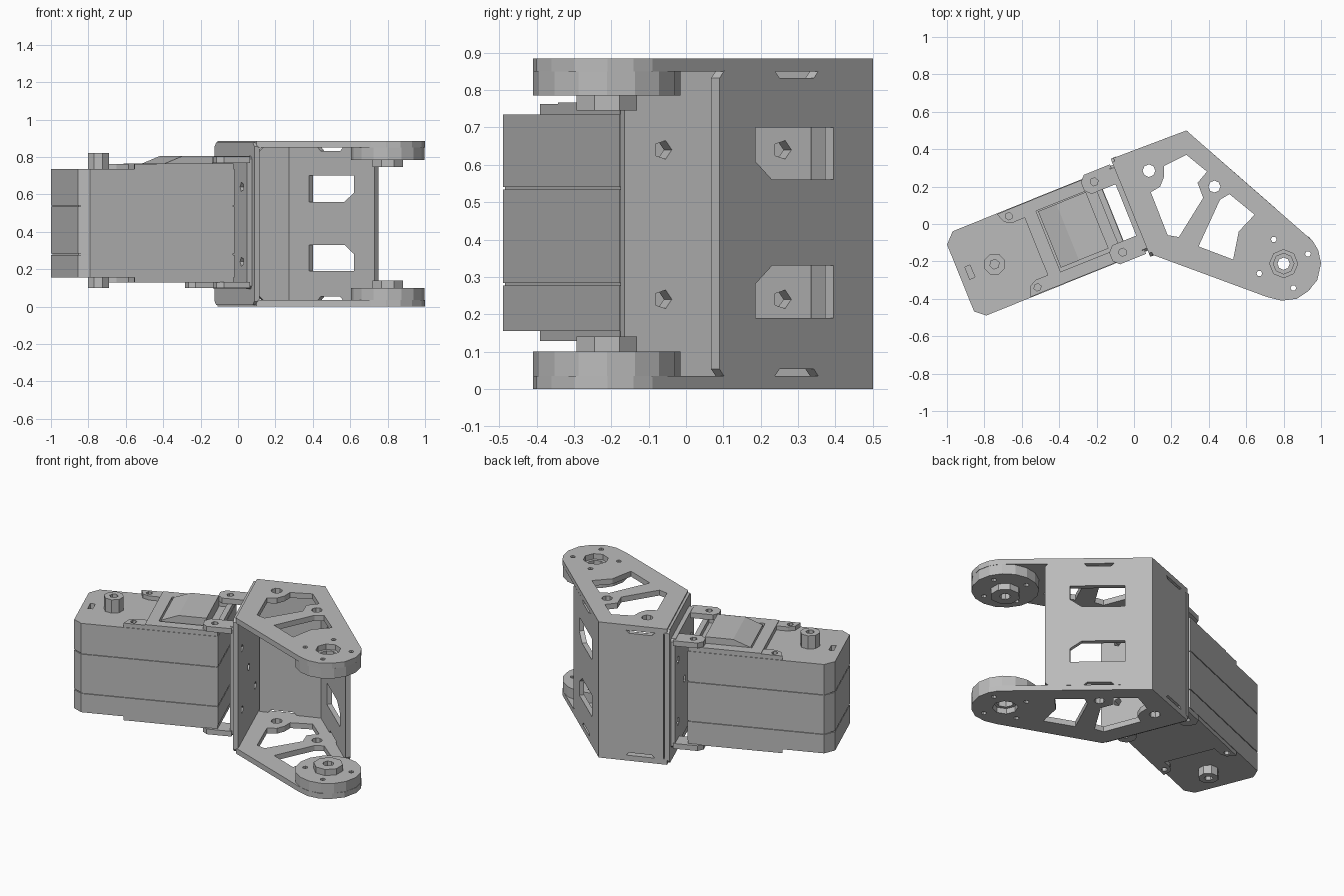
import bpy
import math
from mathutils import Matrix, Vector

cube = bpy.data.objects.get("Cube")
if cube:
    bpy.data.objects.remove(cube, do_unlink=True)

grey = bpy.data.materials.new("plain grey")
grey.use_nodes = True
grey.diffuse_color = (0.5, 0.5, 0.5, 1)
grey.node_tree.nodes["Principled BSDF"].inputs["Base Color"].default_value = (0.5, 0.5, 0.5, 1)

FLAT = Matrix.Identity(4)
TILT = Matrix.Rotation(math.radians(22), 4, 'Z')


def upright(p, q):
    """Frame with x from p to q, y up, depth to the right of p-q."""
    d = (Vector((*q, 0)) - Vector((*p, 0))).normalized()
    m = Matrix((d, (0, 0, 1), (d.y, -d.x, 0))).transposed().to_4x4()
    m.translation = (*p, 0)
    return m


def ngon(x, y, r, n=6, turn=0.0):
    return [(x + r * math.cos(math.tau * i / n + turn),
             y + r * math.sin(math.tau * i / n + turn)) for i in range(n)]


def rect(x0, y0, x1, y1, c=0.0):
    if not c:
        return [(x0, y0), (x1, y0), (x1, y1), (x0, y1)]
    return [(x0 + c, y0), (x1 - c, y0), (x1, y0 + c), (x1, y1 - c),
            (x1 - c, y1), (x0 + c, y1), (x0, y1 - c), (x0, y0 + c)]


def panel(name, loops, d0, d1, frame=FLAT):
    """Extrude an outline with holes from depth d0 to d1."""
    cu = bpy.data.curves.new(name, 'CURVE')
    cu.dimensions = '2D'
    cu.fill_mode = 'BOTH'
    cu.extrude = (d1 - d0) / 2
    for pts in loops:
        s = cu.splines.new('POLY')
        s.points.add(len(pts) - 1)
        for p, (x, y) in zip(s.points, pts):
            p.co = (x, y, 0, 1)
        s.use_cyclic_u = True
    ob = bpy.data.objects.new(name, cu)
    bpy.context.collection.objects.link(ob)
    bpy.ops.object.select_all(action='DESELECT')
    ob.select_set(True)
    bpy.context.view_layer.objects.active = ob
    bpy.ops.object.convert(target='MESH')
    ob = bpy.context.object
    ob.data.transform(frame @ Matrix.Translation((0, 0, (d0 + d1) / 2)))
    ob.data.materials.clear()
    ob.data.materials.append(grey)
    ob.data.polygons.foreach_set("use_smooth", [False] * len(ob.data.polygons))
    return ob


# Arm plates, each with lightening cutouts, a hub bore and screw holes
HUB = (0.80, -0.212)
screws = [ngon(HUB[0] + 0.14 * math.cos(a), HUB[1] + 0.14 * math.sin(a), 0.016)
          for a in [math.radians(22 + 90 * i) for i in range(4)]]
arm = [(-0.11, 0.353), (0.28, 0.5), (0.955, -0.09), (0.985, -0.14), (1.0, -0.21),
       (0.98, -0.3), (0.93, -0.36), (0.87, -0.4), (0.79, -0.41), (0.71, -0.39), (0.10, -0.165)]
cut_a = [(0.16, 0.31), (0.28, 0.37), (0.39, 0.28), (0.34, 0.22), (0.37, 0.14), (0.24, -0.07),
         (0.18, -0.06), (0.09, 0.17), (0.14, 0.20), (0.16, 0.25)]
cut_b = [(0.51, 0.16), (0.645, 0.05), (0.56, -0.04), (0.53, -0.19), (0.345, -0.12), (0.46, 0.13)]
holes = [ngon(0.08, 0.285, 0.034, 8), ngon(0.43, 0.20, 0.032, 8)]
for side, z0 in (("lower", 0.0), ("upper", 0.85)):
    panel(side + "_arm_plate", [arm, cut_a, cut_b, ngon(*HUB, 0.075, 8)] + holes + screws,
          z0, z0 + 0.035)

# Round horns and their inner knobs
for side, z0, k0 in (("lower", 0.035, 0.10), ("upper", 0.785, 0.745)):
    panel(side + "_horn", [ngon(*HUB, 0.197, 16), ngon(*HUB, 0.055, 8)] + screws, z0, z0 + 0.065)
    panel(side + "_horn_knob", [ngon(*HUB, 0.088, 8, 0.4), ngon(*HUB, 0.033, 8)], k0, k0 + 0.04)


# Side walls of the bracket, notched along the plates
def notched(length, n0, n1, z0=0.033, z1=0.852, c=0.02):
    return [(0, z0), (n0, z0), (n0 + 0.02, z0 + 0.02), (n1 - 0.02, z0 + 0.02), (n1, z0),
            (length - c, z0), (length, z0 + c), (length, z1 - c), (length - c, z1),
            (n1, z1), (n1 - 0.02, z1 - 0.02), (n0 + 0.02, z1 - 0.02), (n0, z1), (0, z1)]


windows = []
for near, far in ((0.56, 0.70), (0.33, 0.19)):
    mid = near + (far - near) * 0.35
    windows.append([(0.16, near), (0.41, near), (0.478, mid), (0.478, far), (0.16, far)])
panel("window_wall", [notched(0.624, 0.22, 0.40)] + windows, 0, 0.03,
      upright((0.28, 0.5), (0.75, 0.09)))
panel("back_wall", [notched(0.394, 0.05, 0.23, c=0.001)], 0, 0.028,
      upright((0.28 - 0.369, 0.5 - 0.139), (0.28, 0.5)))

# Base wall of the arm bracket and the motor bracket plate behind it
END = upright((0, 0), (-math.sin(math.radians(22)), math.cos(math.radians(22))))
bolts = [ngon(x, z, 0.026, 5) for x in (-0.085, 0.26) for z in (0.24, 0.64)]
bolts.append(ngon(0.087, 0.44, 0.026, 5))
panel("base_wall", [rect(-0.195, 0.008, 0.37, 0.877, 0.02)] + bolts, 0.015, 0.045, END)
panel("motor_bracket_plate", [rect(-0.16, 0.095, 0.335, 0.805, 0.015)] + bolts, -0.012, 0.015, END)

# Bracket ears bolted over the motor
for side, z0 in (("lower", 0.098), ("upper", 0.768)):
    for hand, v in (("left", -0.117), ("right", 0.289)):
        ear = [(0.0, v - 0.055), (0.0, v + 0.055), (-0.15, v + 0.055), (-0.18, v + 0.025),
               (-0.18, v - 0.025), (-0.15, v - 0.055)]
        panel(f"{side}_{hand}_ear", [ear, ngon(-0.113, v, 0.022)], z0, z0 + 0.034, TILT)


# Motor case in three layers with fine seams
def case(g=0.0, left=-0.968, right=-0.085):
    a, b = -0.158 + g, 0.327 - g
    return [(left + g, a + 0.045), (left + 0.052, a), (right - g, a), (right - g, b),
            (left + 0.054, b), (left + g, b - 0.055)]


panel("case_bottom", [case()], 0.155, 0.277, TILT)
panel("case_middle", [case()], 0.283, 0.534, TILT)
panel("case_top", [case()], 0.54, 0.69, TILT)
panel("case_rim", [case(), rect(-0.925, 0.055, -0.895, 0.125)], 0.69, 0.735, TILT)
for z in (0.277, 0.534):
    panel("case_seam", [case(0.006)], z, z + 0.006, TILT)

# Raised decks, corner tabs and pivot posts
V = 0.0845
deck = [(-0.53, -0.155), (-0.088, -0.155), (-0.088, 0.324), (-0.53, 0.324)]
panel("upper_deck", [deck, rect(-0.46, -0.09, -0.12, 0.26)], 0.735, 0.766, TILT)
panel("lower_deck", [deck], 0.128, 0.155, TILT)
for side, z0 in (("lower", 0.128), ("upper", 0.735)):
    for s in (-1, 1):
        v = V + s * 0.205
        tab = [(-0.53, v + s * 0.034), (-0.66, v + s * 0.034), (-0.64, v - s * 0.02),
               (-0.6, v - s * 0.04), (-0.53, v - s * 0.04)]
        panel(side + "_corner_tab", [tab, ngon(-0.605, v, 0.02)], z0, z0 + 0.027, TILT)
for side, z0, z1 in (("lower", 0.10, 0.155), ("upper", 0.735, 0.822)):
    panel(side + "_post", [ngon(-0.772, 0.08, 0.06, 8), ngon(-0.772, 0.08, 0.026, 6)], z0, z1, TILT)

# Sloped gear cover, drawn as a side profile and extruded across the motor
cover = [(-0.45, 0.735), (-0.175, 0.735), (-0.175, 0.806), (-0.345, 0.806), (-0.45, 0.765)]
panel("gear_cover", [cover], -0.255, 0.07, TILT @ Matrix.Rotation(math.pi / 2, 4, 'X'))
